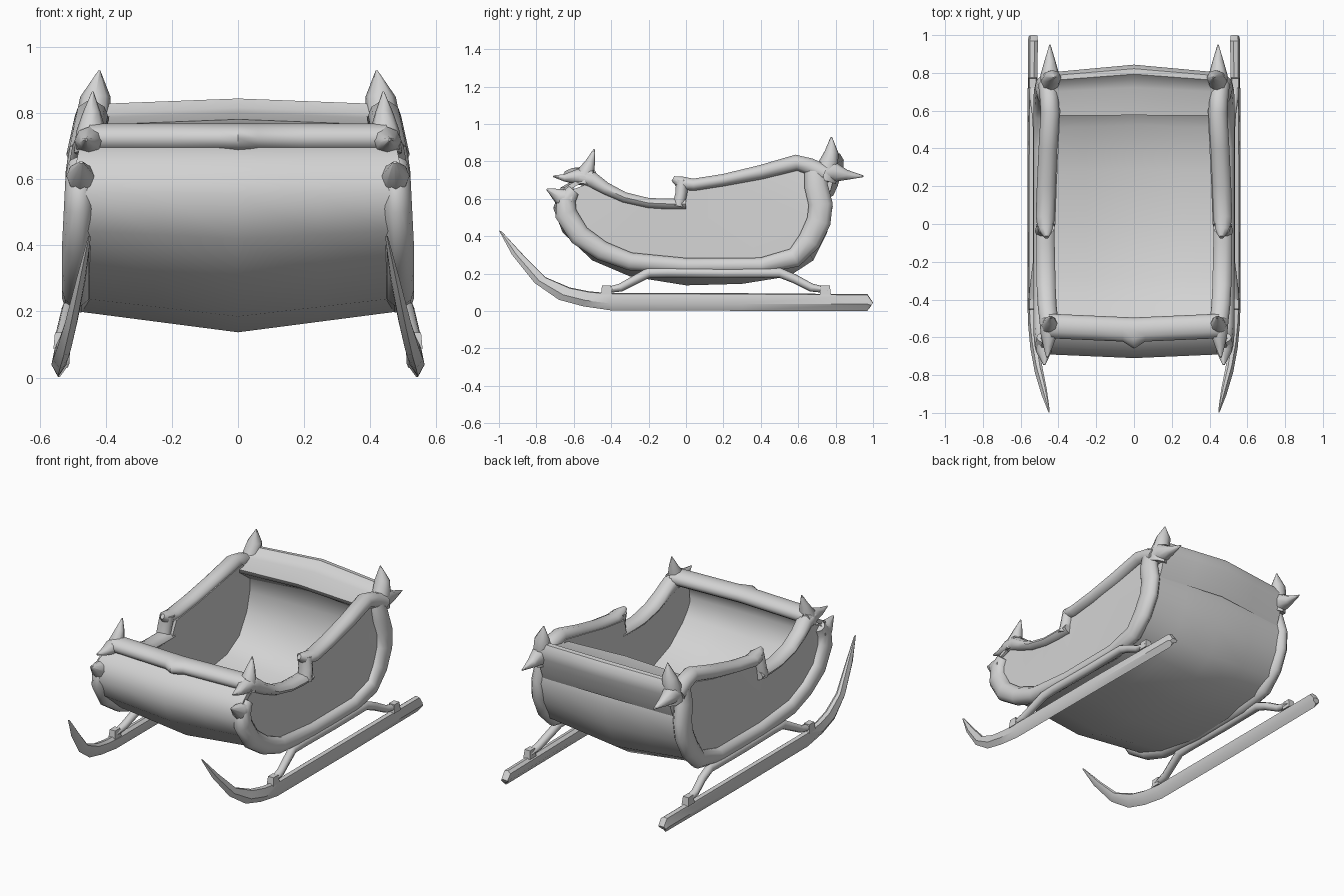
import bpy, bmesh, math
from mathutils import Vector

grey = bpy.data.materials.new("sleigh_grey")
grey.diffuse_color = (0.65, 0.65, 0.65, 1)


def finish(name, bm, mirror=False, angle=50):
    """Turn a bmesh into a smooth-shaded object, optionally mirrored across x."""
    bmesh.ops.recalc_face_normals(bm, faces=bm.faces)
    me = bpy.data.meshes.new(name)
    bm.to_mesh(me)
    bm.free()
    me.materials.append(grey)
    me.polygons.foreach_set("use_smooth", [True] * len(me.polygons))
    me.set_sharp_from_angle(angle=math.radians(angle))
    ob = bpy.data.objects.new(name, me)
    bpy.context.collection.objects.link(ob)
    if mirror:
        ob.modifiers.new("mirror", "MIRROR").use_mirror_merge = False
    return ob


def loft(name, rings, mirror=False, angle=50):
    """Skin a row of closed rings and cap both ends."""
    bm = bmesh.new()
    vs = [[bm.verts.new(p) for p in r] for r in rings]
    n = len(rings[0])
    for a, b in zip(vs, vs[1:]):
        for i in range(n):
            j = (i + 1) % n
            bm.faces.new((a[i], a[j], b[j], b[i]))
    bm.faces.new(vs[0])
    bm.faces.new(vs[-1])
    return finish(name, bm, mirror, angle)


def side_x(z):
    """Sideways lean of the body walls at a given height."""
    if z < 0.4:
        return 0.488
    return 0.488 - 0.05 * (z - 0.4) - 0.17 * max(0, z - 0.65)


def tube(name, path, sides=10, xs=None):
    """Sweep an oval along (y, z, half width, half height) points."""
    rings = []
    for k, (y, z, rx, rz) in enumerate(path):
        a, b = path[max(k - 1, 0)], path[min(k + 1, len(path) - 1)]
        t = Vector((b[0] - a[0], b[1] - a[1])).normalized()
        cx = xs[k] if xs else side_x(z)
        ring = []
        for i in range(sides):
            w = 2 * math.pi * i / sides
            ring.append((cx + rx * math.cos(w),
                         y - t.y * rz * math.sin(w), z + t.x * rz * math.sin(w)))
        rings.append(ring)
    return loft(name, rings, True)


# Curved tub: front, floor and back in one shell with a shallow keel
hull = [(-.60, .70), (-.67, .66), (-.71, .55), (-.66, .42), (-.5, .27), (-.3, .185),
        (0, .137), (.3, .145), (.55, .185), (.68, .27), (.755, .42), (.785, .56),
        (.76, .68), (.70, .76)]
inner = [(y * .95, .55 + (z - .55) * .92) for y, z in reversed(hull)]
rings = []
for x in (-1, -.9, -.5, 0, .5, .9, 1):
    t = abs(x)
    rings.append([(x * (side_x(z) + .015), y * (1 - .03 * t),
                   z + .065 * t * max(0, (.6 - z) / .46)) for y, z in hull + inner])
loft("tub", rings)

# Side panels recessed between rim and rails
bm = bmesh.new()
outline = [(-.63, .64), (-.65, .52), (-.57, .41), (-.45, .32), (-.3, .26), (0, .235),
           (.4, .24), (.6, .28), (.70, .45), (.72, .57), (.69, .73), (.6, .79),
           (.2, .70), (0, .67), (-.03, .58), (-.2, .575), (-.35, .615), (-.5, .69)]
f = bm.faces.new([bm.verts.new((side_x(z) + .005, y, z)) for y, z in outline])
ext = bmesh.ops.extrude_face_region(bm, geom=[f], use_keep_orig=True)
bmesh.ops.translate(bm, vec=(-.06, 0, 0),
                    verts=[v for v in ext["geom"] if isinstance(v, bmesh.types.BMVert)])
bmesh.ops.triangulate(bm, faces=bm.faces)
finish("side_panel", bm, True)

# Rounded rim along the lower edge of each side
tube("side_rim", [(-.60, .645, .04, .035), (-.64, .60, .045, .055), (-.642, .52, .045, .062),
                  (-.57, .405, .045, .06), (-.45, .322, .045, .055), (-.3, .265, .045, .05),
                  (0, .24, .045, .045), (.4, .242, .045, .045), (.58, .285, .045, .055),
                  (.66, .375, .045, .065), (.71, .48, .045, .068), (.72, .57, .045, .068),
                  (.695, .67, .045, .066), (.69, .75, .045, .06)])

# Stepped top rails
tube("rear_rail", [(.74, .735, .05, .05), (.66, .773, .05, .047), (.59, .793, .05, .045),
                   (.4, .742, .05, .04), (.2, .70, .05, .034), (.04, .675, .05, .034),
                   (-.03, .685, .042, .037), (-.07, .708, .012, .015)])
tube("rail_step", [(-.02, .70, .045, .035), (-.025, .63, .045, .033), (-.04, .56, .045, .035)])
tube("front_rail", [(0, .573, .05, .03), (-.1, .573, .05, .03), (-.2, .577, .05, .028),
                    (-.33, .607, .05, .03), (-.43, .655, .05, .035), (-.5, .70, .05, .045),
                    (-.57, .715, .045, .04)], 10,
     [.47, .47, .468, .465, .46, .452, .45])

# Front crossbar, round with a small point in the middle
rings = []
for x in (-.45, -.2, -.06, 0, .06, .2, .45):
    bulge = .035 if x == 0 else 0
    c = -.54 - .02 * (1 - abs(x) / .45)
    rings.append([(x, c + (.065 + (bulge if math.cos(w) < 0 else 0)) * math.cos(w),
                   .725 + .045 * math.sin(w))
                  for w in [2 * math.pi * i / 12 for i in range(12)]])
loft("front_crossbar", rings)

# Back crossbar: sloping shelf rising to a rounded bar that blends into the back
lip = [(.585, .74), (.575, .765), (.70, .785), (.735, .80), (.76, .828), (.785, .825),
       (.803, .79), (.80, .74), (.785, .69), (.775, .65), (.755, .60), (.70, .66)]
rings = []
for x in (-.44, -.22, 0, .22, .44):
    k = 1 - abs(x) / .44
    rings.append([(x, y + .04 * k * max(0, y - .57) / .23, z + .017 * k) for y, z in lip])
loft("back_crossbar", rings)

# Pointed corner ornaments, flaring smoothly out of the rails
tube("back_horn_up", [(.735, .70, .05, .07), (.76, .78, .052, .055), (.778, .85, .046, .037),
                      (.777, .93, .003, .004)], 8, [.445, .44, .432, .42])
tube("back_horn_tail", [(.70, .74, .05, .055), (.79, .745, .05, .055), (.86, .727, .03, .027),
                        (.95, .72, .003, .004)], 8, [.445, .445, .445, .445])
tube("front_horn_up", [(-.545, .68, .05, .05), (-.535, .745, .045, .045),
                       (-.51, .80, .028, .025), (-.49, .865, .003, .004)],
     8, [.447, .445, .443, .44])
tube("front_horn_tip", [(-.50, .71, .05, .05), (-.58, .718, .045, .042),
                        (-.65, .712, .025, .02), (-.71, .72, .003, .004)],
     8, [.447, .45, .455, .46])
tube("rim_tip", [(-.61, .60, .042, .06), (-.675, .61, .042, .045), (-.745, .652, .006, .004)], 8)

# Runners: (y, z) of lower edge, (y, z) of upper edge, sideways position, half width
runner = [(-1, .43, -.985, .425, .45, .004), (-.93, .30, -.87, .30, .475, .014),
          (-.81, .15, -.75, .18, .505, .02), (-.68, .06, -.62, .125, .525, .024),
          (-.55, .025, -.52, .105, .535, .025), (-.4, .003, -.41, .095, .54, .025),
          (.3, .001, .3, .095, .54, .025), (.97, .001, .97, .09, .535, .026),
          (.985, .02, 1.0, .045, .535, .024)]
rings = []
for y0, z0, y1, z1, x, h in runner:
    at = lambda dx, t: (x + dx * h, y0 + (y1 - y0) * t, z0 + (z1 - z0) * t)
    rings.append([at(.2, 0), at(1, .4), at(.6, .95), at(-.3, 1), at(-1, .85), at(-.8, .4)])
loft("runner", rings, True, 40)

# Bent struts joining runners to the body, with small feet
tube("strut", [(-.43, .11, .022, .015), (-.35, .125, .024, .022), (-.20, .205, .025, .027),
               (-.1, .207, .025, .027), (.2, .203, .025, .027), (.5, .205, .025, .027),
               (.58, .172, .025, .024), (.67, .125, .024, .022), (.76, .11, .022, .015)],
     8, [.535, .53, .51, .51, .51, .51, .515, .53, .535])
for name, y in (("front_foot", -.425), ("rear_foot", .745)):
    bm = bmesh.new()
    bmesh.ops.create_cube(bm, size=1)
    for v in bm.verts:
        taper = .8 if v.co.z > 0 else 1
        v.co = (.536 + v.co.x * .046 * taper, y + v.co.y * .06 * taper, .112 + v.co.z * .05)
    finish(name, bm, True, 30)
